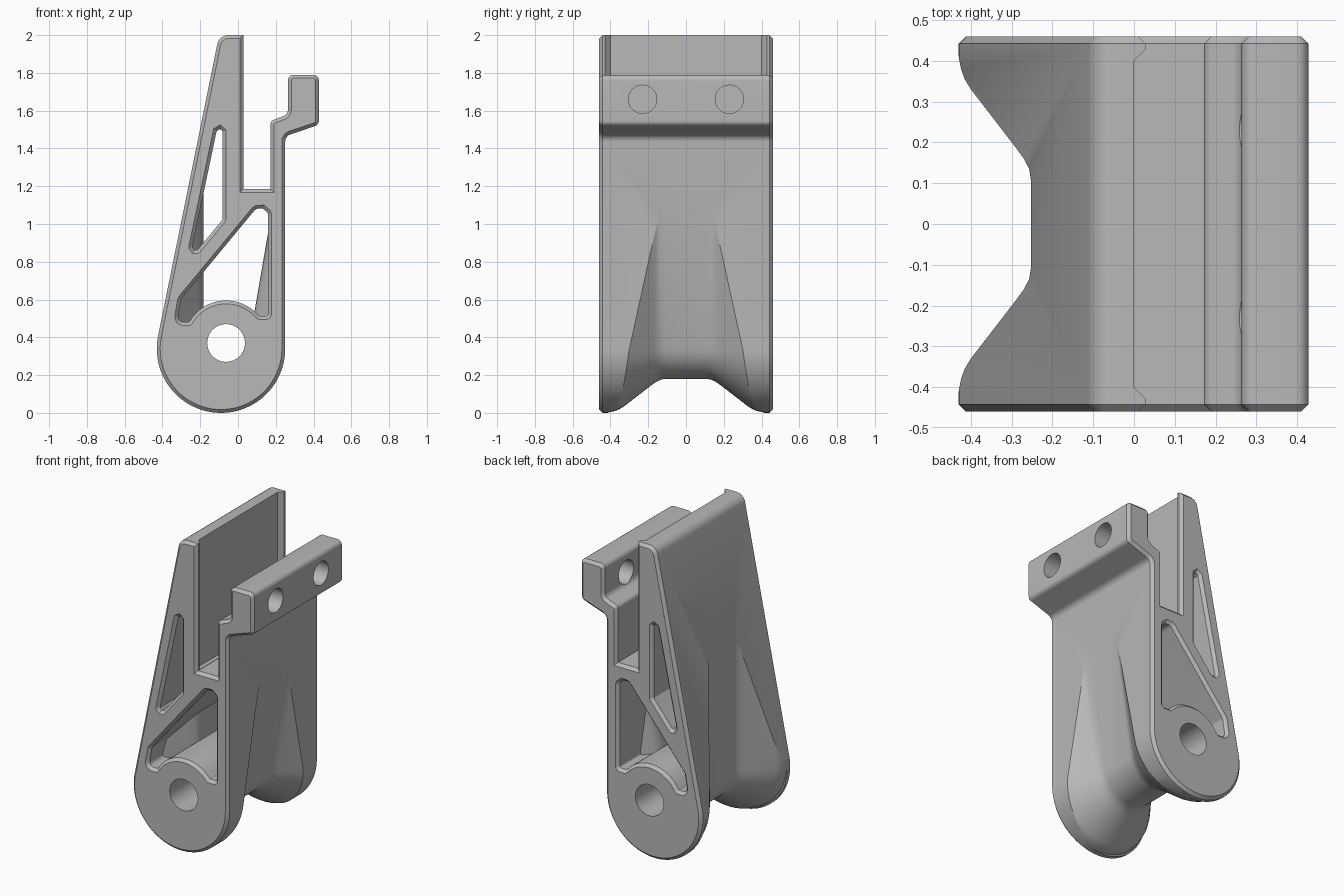
import bpy, bmesh, math
from mathutils import Vector

cube = bpy.data.objects.get("Cube")
if cube:
    bpy.data.objects.remove(cube, do_unlink=True)

grey = bpy.data.materials.new("plain_grey")
grey.use_nodes = True
GREY = (0.48, 0.48, 0.48, 1)
grey.diffuse_color = GREY
grey.node_tree.nodes["Principled BSDF"].inputs["Base Color"].default_value = GREY

HALF, CHAMFER, WALL = 0.46, 0.018, 0.07
HUB = (-0.063, 0.37)


def arc(c, r, a0, a1, n):
    """Points along an arc, angles in degrees."""
    angles = [math.radians(a0 + (a1 - a0) * i / n) for i in range(n + 1)]
    return [(c[0] + r * math.cos(a), c[1] + r * math.sin(a)) for a in angles]


def rounded(corners, n=6):
    """Closed profile whose corners may carry a fillet radius; result is counter-clockwise."""
    out = []
    for i, c in enumerate(corners):
        p = Vector(c[:2])
        if len(c) == 2:
            out.append(p)
            continue
        a = (Vector(corners[i - 1][:2]) - p).normalized()
        b = (Vector(corners[(i + 1) % len(corners)][:2]) - p).normalized()
        half = a.angle(b) / 2
        mid = p + (a + b).normalized() * c[2] / math.sin(half)
        t0 = p + a * c[2] / math.tan(half) - mid
        t1 = p + b * c[2] / math.tan(half) - mid
        out += [mid + t0.lerp(t1, k / n).normalized() * c[2] for k in range(n + 1)]
    area = sum(p.x * q.y - p.y * q.x for p, q in zip(out, out[1:] + out[:1]))
    return out if area > 0 else out[::-1]


def inset(pts, dist):
    """Shift every edge of a counter-clockwise profile inwards."""
    out = []
    for i, p in enumerate(pts):
        e0 = (p - pts[i - 1]).normalized()
        e1 = (pts[(i + 1) % len(pts)] - p).normalized()
        n0, n1 = Vector((-e0.y, e0.x)), Vector((-e1.y, e1.x))
        out.append(p + (n0 + n1) * dist / (1 + n0.dot(n1)))
    return out


def make(name, rings, place):
    """Loft equal rings into a closed solid."""
    bm = bmesh.new()
    loops = [[bm.verts.new(place(p, s)) for p in pts] for s, pts in rings]
    for a, b in zip(loops, loops[1:]):
        for i in range(len(a)):
            bm.faces.new((a[i - 1], a[i], b[i], b[i - 1]))
    bm.faces.new(loops[0])
    bm.faces.new(loops[-1])
    bmesh.ops.recalc_face_normals(bm, faces=bm.faces[:])
    if bm.calc_volume(signed=True) < 0:
        bmesh.ops.reverse_faces(bm, faces=bm.faces[:])
    me = bpy.data.meshes.new(name)
    bm.to_mesh(me)
    bm.free()
    me.materials.append(grey)
    ob = bpy.data.objects.new(name, me)
    bpy.context.scene.collection.objects.link(ob)
    return ob


def along_y(p, s): return (p[0], s, p[1])
def along_x(p, s): return (s, p[0], p[1])
def along_z(p, s): return (p[0], p[1], s)


def volume(mesh):
    bm = bmesh.new()
    bm.from_mesh(mesh)
    v = bm.calc_volume(signed=True)
    bm.free()
    return v


def combine(target, tool, operation):
    """Cut with the first solver that leaves a sound, smaller solid."""
    before = volume(target.data)
    mod = target.modifiers.new("cut", "BOOLEAN")
    mod.operation, mod.object = operation, tool
    result = None
    for solver in ("MANIFOLD", "EXACT", "FLOAT"):
        mod.solver = solver
        bpy.context.view_layer.update()
        graph = bpy.context.evaluated_depsgraph_get()
        mesh = bpy.data.meshes.new_from_object(target.evaluated_get(graph))
        if 0.2 * before < volume(mesh) < 0.99999 * before:
            result = mesh
            break
    target.modifiers.remove(mod)
    if result:
        target.data = result
    bpy.data.objects.remove(tool, do_unlink=True)


def waist(offset):
    """Narrow middle section, grown by an offset."""
    r, lean = 0.19 + offset, 0.17
    pts = arc(HUB, r, -math.degrees(lean), -180, 28)
    x, z = pts[0]
    side = x + (1.12 - z) * math.tan(lean)
    return pts + [(HUB[0] - r, 2.3), (0.9, 2.3), (0.9, 1.12), (side, 1.12)]


def waist_solid(name, shift):
    """Waist swept through the depth, flaring towards both cheeks."""
    flare = [(0.11, 0), (0.135, 0.004), (0.16, 0.017), (0.185, 0.035), (0.33, 0.147),
             (0.355, 0.162), (0.38, 0.171), (0.41, 0.177), (0.43, 0.21), (0.6, 0.21)]
    stations = [(-y, d) for y, d in reversed(flare)] + flare
    return make(name, [(y, waist(d + shift)) for y, d in stations], along_y)


# Main bracket outline: round foot, sloped back, slot and hooked arm
outline = rounded(
    arc((-0.09, 0.34), 0.34, 168.5, 360, 48)
    + [(0.25, 1.465, 0.04), (0.428, 1.525, 0.03), (0.428, 1.79, 0.03), (0.264, 1.79, 0.03),
       (0.264, 1.58, 0.035), (0.172, 1.545, 0.025), (0.172, 1.185), (0.028, 1.185),
       (0.028, 2.0), (-0.1, 2.0, 0.06)])
E = HALF - CHAMFER
body = make("bracket_body", [(-HALF, inset(outline, CHAMFER)), (-E, outline),
                             (E, outline), (HALF, inset(outline, CHAMFER))], along_y)
combine(body, waist_solid("waist_limit", 0), "INTERSECT")

# Lightening pockets with chamfered mouths, leaving a wall behind the waist
upper = rounded([(-0.289, 0.744, 0.035), (-0.063, 1.018, 0.03), (-0.063, 1.818, 0.034)])
lower = rounded(
    [(0.178, 1.21, 0.06), (0.178, 0.495, 0.03), (0.105, 0.495, 0.02)]
    + arc(HUB, 0.207, 50, 140, 18)
    + [(-0.25, 0.463, 0.02), (-0.343, 0.463, 0.045), (-0.318, 0.61, 0.05)])
F = HALF + CHAMFER
for name, mouth in (("upper_pocket", upper), ("lower_pocket", lower)):
    wide, narrow = inset(mouth, -CHAMFER), inset(mouth, CHAMFER)
    pocket = make(name, [(-F, wide), (-E, narrow), (E, narrow), (F, wide)], along_y)
    combine(pocket, waist_solid("pocket_limit", -WALL), "INTERSECT")
    combine(body, pocket, "DIFFERENCE")

# Pivot hole through the foot
pivot = arc(HUB, 0.1, 0, 350, 35)
combine(body, make("pivot_hole", [(-0.6, pivot), (0.6, pivot)], along_y), "DIFFERENCE")

# Screw holes through the arm
for y in (-0.23, 0.23):
    ring = arc((y, 1.66), 0.075, 0, 350, 35)
    combine(body, make("screw_hole", [(0.2, ring), (0.6, ring)], along_x), "DIFFERENCE")

# Recessed slot wall between two end lips
recess = [(0, -0.4), (0.04, -0.44), (0.04, 0.44), (0, 0.4)]
combine(body, make("slot_recess", [(1.187, recess), (2.2, recess)], along_z), "DIFFERENCE")

# Smooth curved areas and keep crisp edges
body.data.shade_smooth()
body.data.set_sharp_from_angle(angle=math.radians(25))
